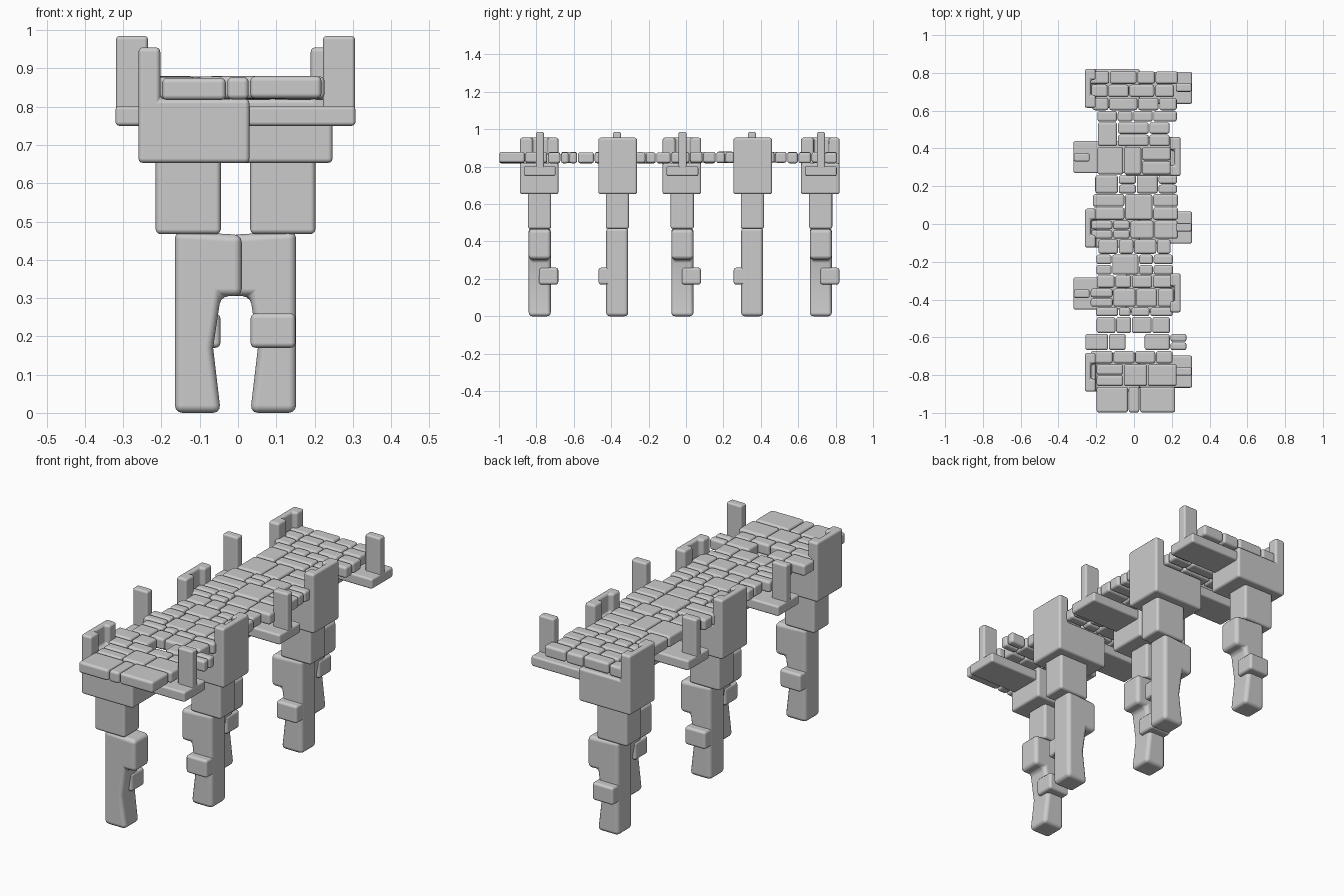
import bpy, bmesh, math, random
from mathutils import Matrix

if "Cube" in bpy.data.objects:
    bpy.data.objects.remove(bpy.data.objects["Cube"])

random.seed(4)


def finish(ob, bevel):
    m = ob.modifiers.new("round", 'BEVEL')
    m.width, m.segments, m.limit_method = bevel, 3, 'ANGLE'
    m.angle_limit = math.radians(35)
    m.harden_normals = True
    for p in ob.data.polygons:
        p.use_smooth = True


def prism(name, profile, y0, y1, mat, bevel):
    """Extrude an x-z outline from y0 to y1, then place it with mat."""
    bm = bmesh.new()
    face = bm.faces.new([bm.verts.new((x, y0, z)) for x, z in profile])
    ext = bmesh.ops.extrude_face_region(bm, geom=[face])
    vs = [g for g in ext['geom'] if isinstance(g, bmesh.types.BMVert)]
    bmesh.ops.translate(bm, verts=vs, vec=(0, y1 - y0, 0))
    bmesh.ops.transform(bm, matrix=mat, verts=bm.verts)
    bmesh.ops.recalc_face_normals(bm, faces=bm.faces)
    me = bpy.data.meshes.new(name)
    bm.to_mesh(me)
    bm.free()
    ob = bpy.data.objects.new(name, me)
    bpy.context.collection.objects.link(ob)
    if bevel:
        finish(ob, bevel)
    return ob


def block(name, x0, x1, z0, z1, y0, y1, mat, bevel=.013):
    return prism(name, [(x0, z0), (x1, z0), (x1, z1), (x0, z1)], y0, y1, mat, bevel)


# Outlines of one pier: leg with a side knob, and L-shaped head
LEG = [(-.165, 0), (-.045, 0), (-.065, .17), (-.045, .305),
       (.01, .305), (.01, .465), (-.165, .475)]
HEAD = [(-.26, .653), (.03, .653), (.03, .82), (-.203, .82), (-.203, .955), (-.26, .955)]

# Piers, every second one turned half round
for i, y in enumerate((-.785, -.365, -.022, .357, .718)):
    turned = i % 2
    m = Matrix.Translation((-.013 * turned, y, 0)) @ Matrix.Rotation(math.pi * turned, 4, 'Z')
    prism(f"leg_{i}", LEG, -.056, .062, m, .02)
    block(f"leg_top_{i}", -.215, -.045, .467, .67, -.06, .064, m)
    block(f"leg_cuff_{i}", -.163, -.046, .17, .26, 0, .102, m)
    # head with a slot in the inner face of its upright
    cutter = block(f"slot_cutter_{i}", -.228, -.15, .86, 1, -.035, .045, m, 0)
    cutter.hide_render = True
    cutter.hide_set(True)
    head = prism(f"pier_head_{i}", HEAD, -.103, .103, m, 0)
    cut = head.modifiers.new("slot", 'BOOLEAN')
    cut.object, cut.operation, cut.solver = cutter, 'DIFFERENCE', 'EXACT'
    finish(head, .012)
    # bracket and rail post on the other side
    block(f"bracket_{i}", 0, .307, .75, .802, -.082, .088, m, .01)
    block(f"rail_post_{i}", .222, .306, .76, .985, -.018, .026, m, .01)

# Paving: rows of uneven depth, each split into stones; shallow rows get more stones
row = 0
y = -1.0
GAP = .002
depths = (.14, .12, .07, .09, .09, .05, .1, .07, .11, .08, .1, .14,
          .1, .15, .13, .06, .07, .07, .07)
for depth in depths:
    y1 = y + depth
    last = y1 > .85
    if row == 0 or last:
        left, right, count = -.2, .22, 3
    else:
        left, right = random.uniform(-.24, -.19), random.uniform(.19, .24)
        count = 3 if depth > .11 else 4
    if last:
        y1, left = 1.0, -.26
    if row == 3:                       # row with a missing stone
        left, right, count = -.26, .28, 5
    step = (right - left) / count
    joints = [left + step * (k + random.uniform(-.22, .22) * (0 < k < count))
              for k in range(count + 1)]
    if row == 0 or last:               # narrow middle stone at both ends
        joints[1], joints[2] = -.03, .03
    for k, (x0, x1) in enumerate(zip(joints, joints[1:])):
        if row == 3 and k == 2:
            continue
        dz = random.uniform(-.003, .002)
        # some stones are split into two along the bridge
        mid = (y + y1) / 2
        split = depth > .08 and 0 < row and not last and random.random() < .35
        spans = [(y, mid), (mid, y1)] if split else [(y, y1)]
        for j, (a, b) in enumerate(spans):
            block(f"paving_stone_{row}_{k}_{j}", x0 + GAP, x1 - GAP, .82 + dz, .878 + dz,
                  a + GAP, b - GAP, Matrix())
    y = y1
    row += 1
    if last:
        break
